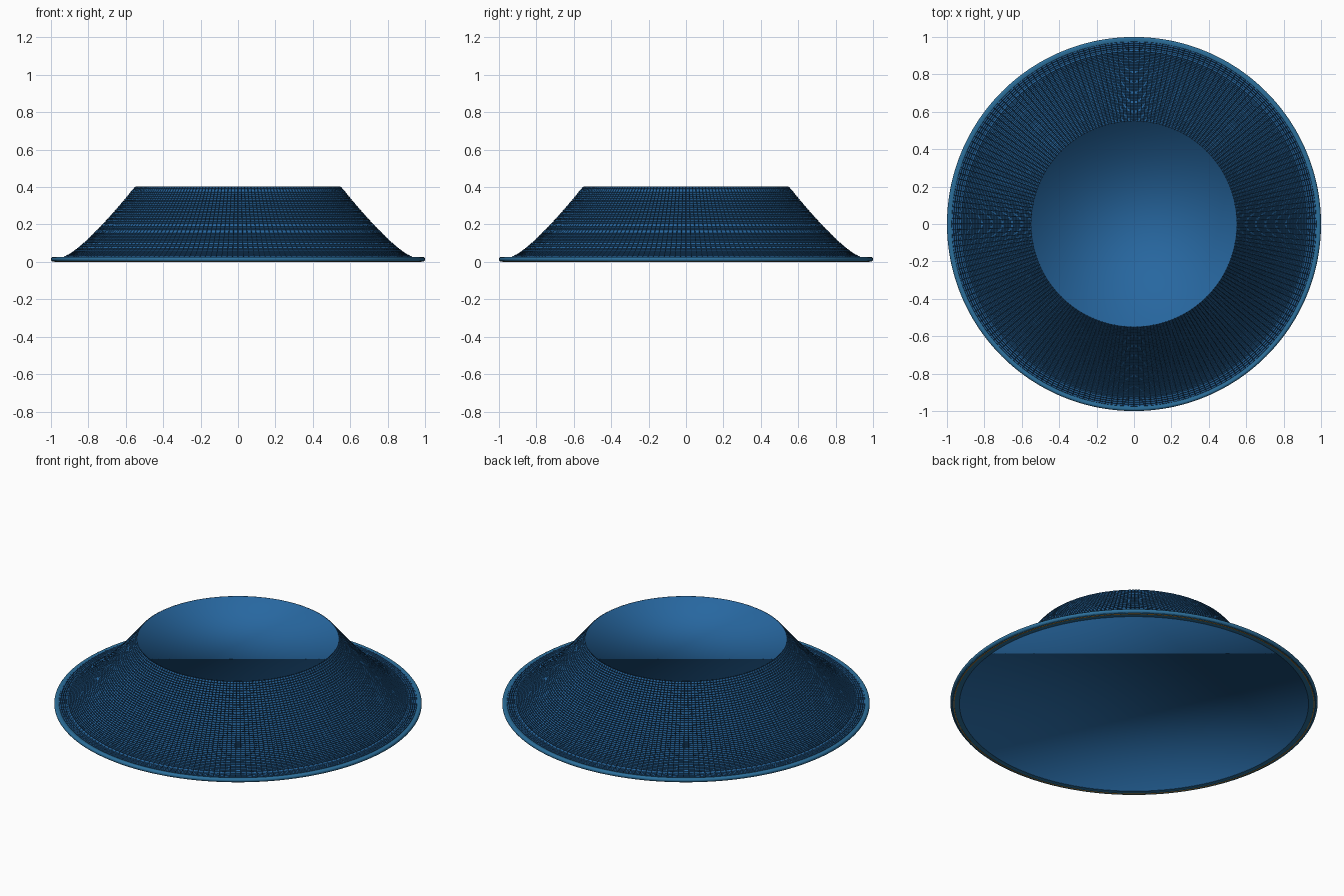
import bpy, bmesh, math

old = bpy.data.objects.get("Cube")
if old:
    bpy.data.objects.remove(old, do_unlink=True)


def material(name, rgb):
    m = bpy.data.materials.new(name)
    m.use_nodes = True
    colour = (*rgb, 1)
    m.diffuse_color = colour
    m.node_tree.nodes["Principled BSDF"].inputs["Base Color"].default_value = colour
    return m


blue = material("blue", (0.02, 0.135, 0.35))
navy = material("dark_navy", (0.008, 0.045, 0.115))
teal = material("teal_blue", (0.025, 0.16, 0.33))
gold = material("gold", (0.42, 0.22, 0.04))


def revolve(path, sides, cap_first=False, cap_last=False):
    """Spin a radius/height path round z; returns an open bmesh."""
    bm = bmesh.new()
    rings = []
    for r, z in path:
        rings.append([bm.verts.new((r * math.cos(math.tau * j / sides),
                                    r * math.sin(math.tau * j / sides), z))
                      for j in range(sides)])
    for a, b in zip(rings, rings[1:]):
        for j in range(sides):
            k = (j + 1) % sides
            bm.faces.new((a[j], a[k], b[k], b[j]))
    if cap_first:
        bm.faces.new(rings[0][::-1])
    if cap_last:
        bm.faces.new(rings[-1])
    return bm


def finish(bm, name, mats, smooth=True):
    mesh = bpy.data.meshes.new(name)
    for f in bm.faces:
        f.smooth = smooth
    bm.to_mesh(mesh)
    bm.free()
    for m in mats:
        mesh.materials.append(m)
    ob = bpy.data.objects.new(name, mesh)
    bpy.context.collection.objects.link(ob)
    return ob


TOP, FOOT, HEIGHT = 0.548, 0.92, 0.4
SIDES, ROWS = 200, 44

# Flared wall: brim plus concave slope, covered in small raised studs
path = [(0.975 - 0.011 * i, 0.022) for i in range(5)]
for i in range(ROWS + 1):
    t = i / ROWS
    path.append((FOOT + (TOP - FOOT) * t, 0.03 + (HEIGHT - 0.03) * t ** 1.25))
wall = revolve(path, SIDES)
wall.normal_update()
studs = list(wall.faces)
grooves = bmesh.ops.inset_individual(wall, faces=studs, thickness=0.0017,
                                     depth=0.004, use_even_offset=True)["faces"]
for f in grooves:
    f.material_index = 1
for f in studs:
    f.material_index = 0
finish(wall, "studded_wall", [blue, navy], smooth=False)

# Top disc, set just inside a shallow lip
finish(revolve([(TOP, HEIGHT + 0.003), (TOP, HEIGHT)], SIDES, cap_last=True),
       "top_disc", [blue])

# Underside disc, set just inside a shallow lip
finish(revolve([(0.95, 0.005), (0.95, 0.002)], SIDES, cap_first=True),
       "bottom_disc", [blue])

# Rounded outer rim
rim = [(0.95, 0.002), (0.988, 0.002)]
for i in range(9):
    a = math.pi * (i / 8 - 0.5)
    rim.append((0.988 + 0.012 * math.cos(a), 0.014 + 0.012 * math.sin(a)))
rim.append((0.972, 0.022))
finish(revolve(rim, SIDES), "outer_rim", [teal])

# Thin gold line under the rim
finish(revolve([(0.977, 0.002), (0.977, 0), (0.982, 0), (0.982, 0.002)][::1], SIDES),
       "gold_line", [gold], smooth=False)
